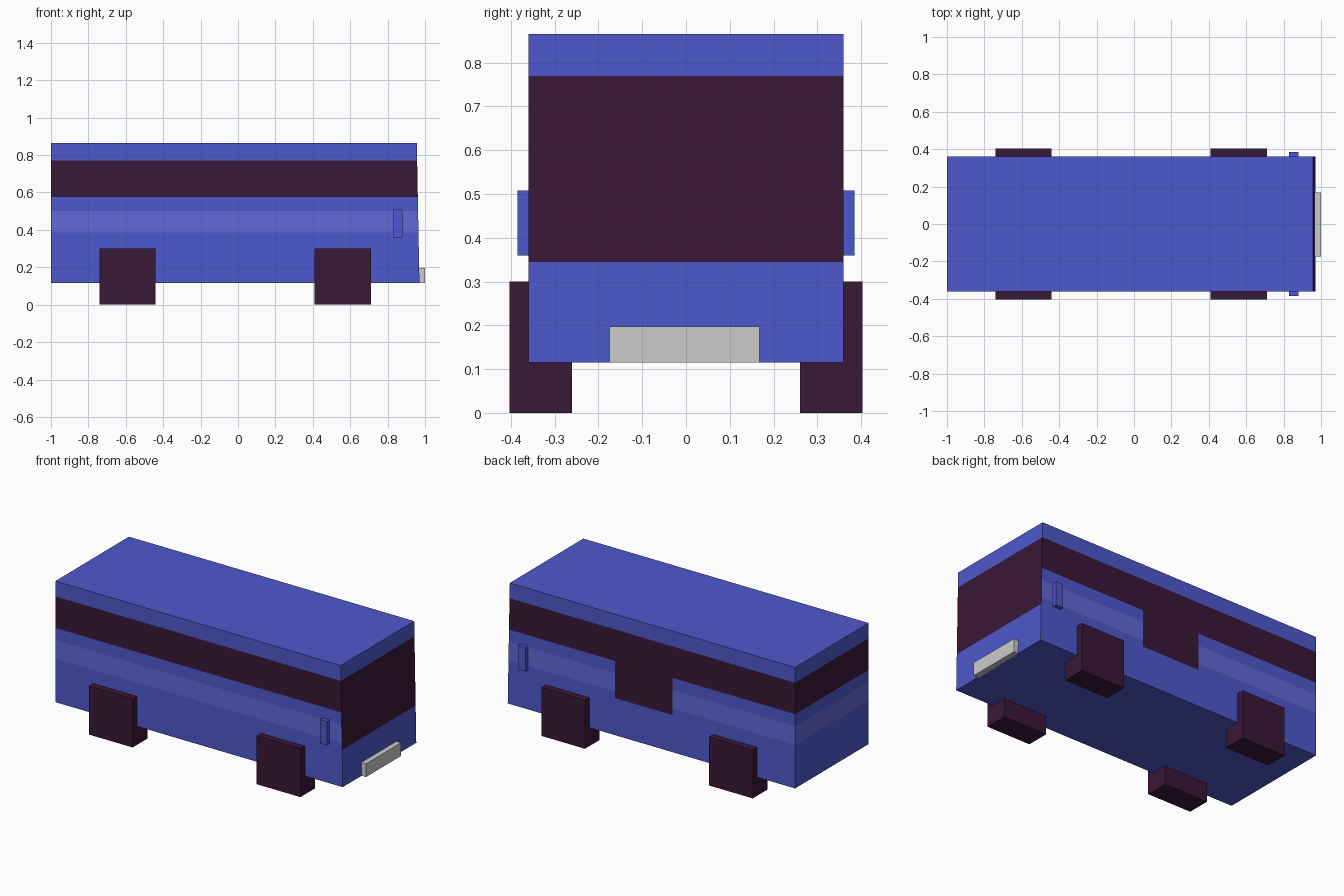
import bpy, bmesh
from mathutils import Vector

if "Cube" in bpy.data.objects:
    bpy.data.objects.remove(bpy.data.objects["Cube"])


def material(name, rgb):
    m = bpy.data.materials.new(name)
    m.diffuse_color = (*rgb, 1)
    m.use_nodes = True
    m.node_tree.nodes["Principled BSDF"].inputs["Base Color"].default_value = m.diffuse_color
    return m


blue = material("blue_paint", (0.076, 0.098, 0.604))
light = material("light_stripe", (0.122, 0.138, 0.69))
dark = material("dark_glass_rubber", (0.042, 0.009, 0.039))


def finish(name, bm, mats=()):
    me = bpy.data.meshes.new(name)
    bm.to_mesh(me)
    bm.free()
    for m in mats:
        me.materials.append(m)
    ob = bpy.data.objects.new(name, me)
    bpy.context.collection.objects.link(ob)
    return ob


def box_bm(lo, hi):
    bm = bmesh.new()
    bmesh.ops.create_cube(bm, size=1)
    lo, hi = Vector(lo), Vector(hi)
    for v in bm.verts:
        v.co = (lo + hi) / 2 + v.co * (hi - lo)
    return bm


def box(name, lo, hi, mats=()):
    return finish(name, box_bm(lo, hi), mats)


# Body: a box cut into bands, then painted by region
Z0, Z1, FRONT = 0.115, 0.865, 0.97
DOOR = (-0.16, 0.236)
bm = box_bm((-1, -0.36, Z0), (FRONT, 0.36, Z1))
cuts = [((0, 0, z), (0, 0, 1)) for z in (0.345, 0.385, 0.5, 0.575, 0.77)]
cuts += [((x, 0, 0), (1, 0, 0)) for x in DOOR]
for co, no in cuts:
    geom = bm.verts[:] + bm.edges[:] + bm.faces[:]
    bmesh.ops.bisect_plane(bm, geom=geom, plane_co=co, plane_no=no)
for f in bm.faces:
    c = f.calc_center_median()
    windscreen = f.normal.x > 0.5 and 0.345 < c.z < 0.77
    window = abs(f.normal.z) < 0.5 and 0.575 < c.z < 0.77
    door = f.normal.y > 0.5 and DOOR[0] < c.x < DOOR[1] and 0.345 < c.z < 0.77
    stripe = abs(f.normal.z) < 0.5 and 0.385 < c.z < 0.5
    f.material_index = 2 if windscreen or window or door else 1 if stripe else 0

# Slight backward lean of the nose
for v in bm.verts:
    if v.co.x > 0.9:
        v.co.x -= 0.014 * (v.co.z - Z0) / (Z1 - Z0)
finish("body", bm, (blue, light, dark))

# Wheels and side mirrors, on both sides
for side, s in (("right", -1), ("left", 1)):
    def pair(name, x0, x1, ya, yb, z0, z1, mat):
        y0, y1 = sorted((s * ya, s * yb))
        box(f"{side}_{name}", (x0, y0, z0), (x1, y1, z1), (mat,))

    pair("rear_wheel", -0.74, -0.44, 0.26, 0.403, 0, 0.30, dark)
    pair("front_wheel", 0.41, 0.71, 0.26, 0.403, 0, 0.30, dark)
    pair("mirror", 0.83, 0.88, 0.355, 0.385, 0.36, 0.508, blue)

# Front bumper
box("bumper", (0.96, -0.175, 0.115), (1.0, 0.168, 0.197))
